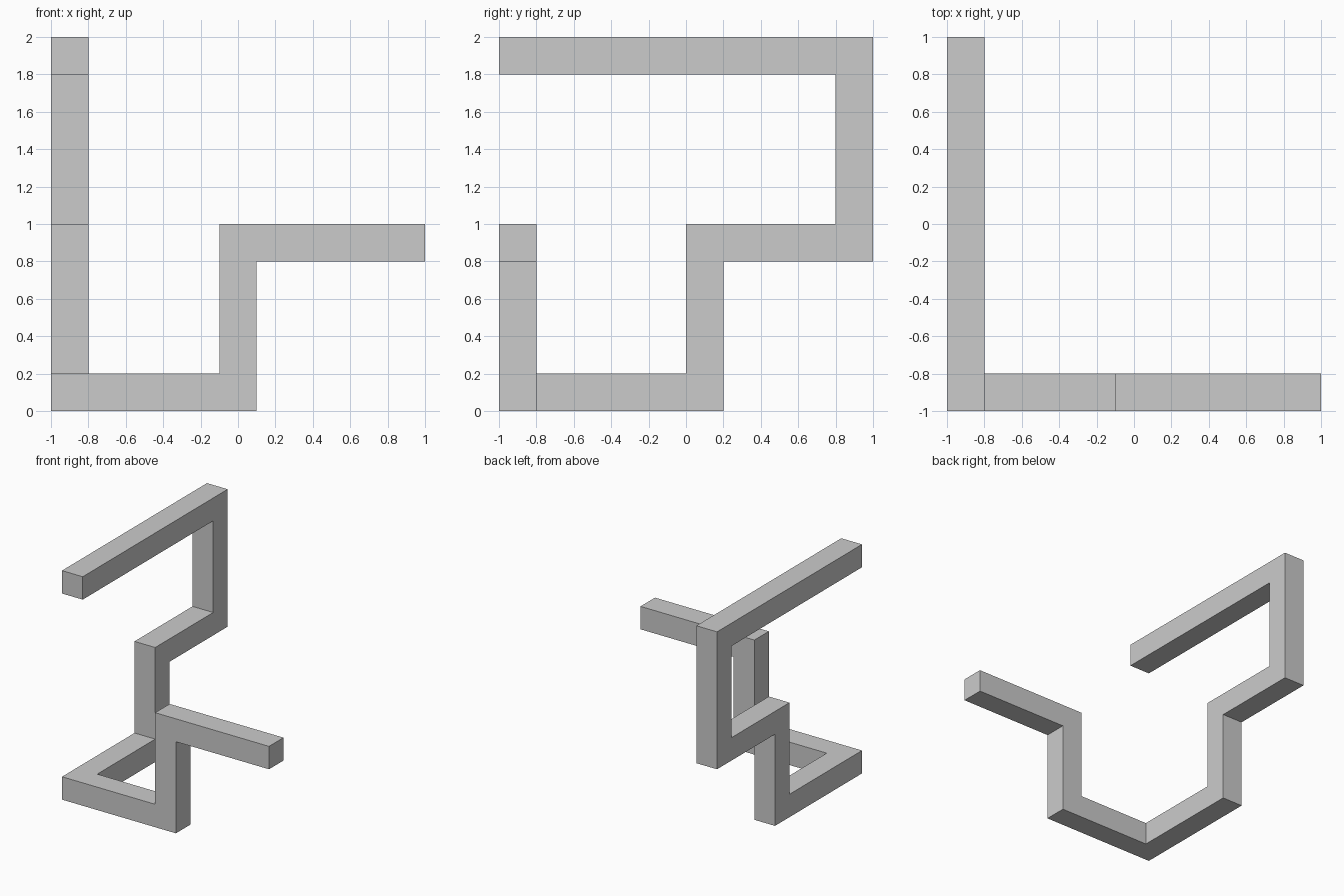
import bpy, bmesh
from mathutils import Vector

if "Cube" in bpy.data.objects:
    bpy.data.objects.remove(bpy.data.objects["Cube"])

HALF = 0.1  # half the thickness of the square bar

# Centre line of the bent bar, from the low right end to the high front end
path = [Vector(p) for p in (
    (1, -0.9, 0.9), (0, -0.9, 0.9), (0, -0.9, 0.1),
    (-0.9, -0.9, 0.1), (-0.9, 0.1, 0.1), (-0.9, 0.1, 0.9),
    (-0.9, 0.9, 0.9), (-0.9, 0.9, 1.9), (-0.9, -1, 1.9))]
dirs = [(b - a).normalized() for a, b in zip(path, path[1:])]

bm = bmesh.new()

# Square section at the first end
ring = [path[0] + Vector((0, y * HALF, z * HALF))
        for y, z in ((-1, -1), (1, -1), (1, 1), (-1, 1))]
rings = [[bm.verts.new(p) for p in ring]]

# Slide the section along each run to the mitre plane of the next corner
for i, d in enumerate(dirs):
    end = path[i + 1]
    normal = d + dirs[i + 1] if i + 1 < len(dirs) else d
    ring = [p + d * ((end - p).dot(normal) / d.dot(normal)) for p in ring]
    rings.append([bm.verts.new(p) for p in ring])

# Side walls and end caps
for a, b in zip(rings, rings[1:]):
    for k in range(4):
        n = (k + 1) % 4
        bm.faces.new((a[k], a[n], b[n], b[k]))
bm.faces.new(rings[0])
bm.faces.new(rings[-1])
bmesh.ops.recalc_face_normals(bm, faces=bm.faces[:])

mesh = bpy.data.meshes.new("bent_square_bar")
bm.to_mesh(mesh)
bm.free()
bpy.context.collection.objects.link(bpy.data.objects.new("bent_square_bar", mesh))
